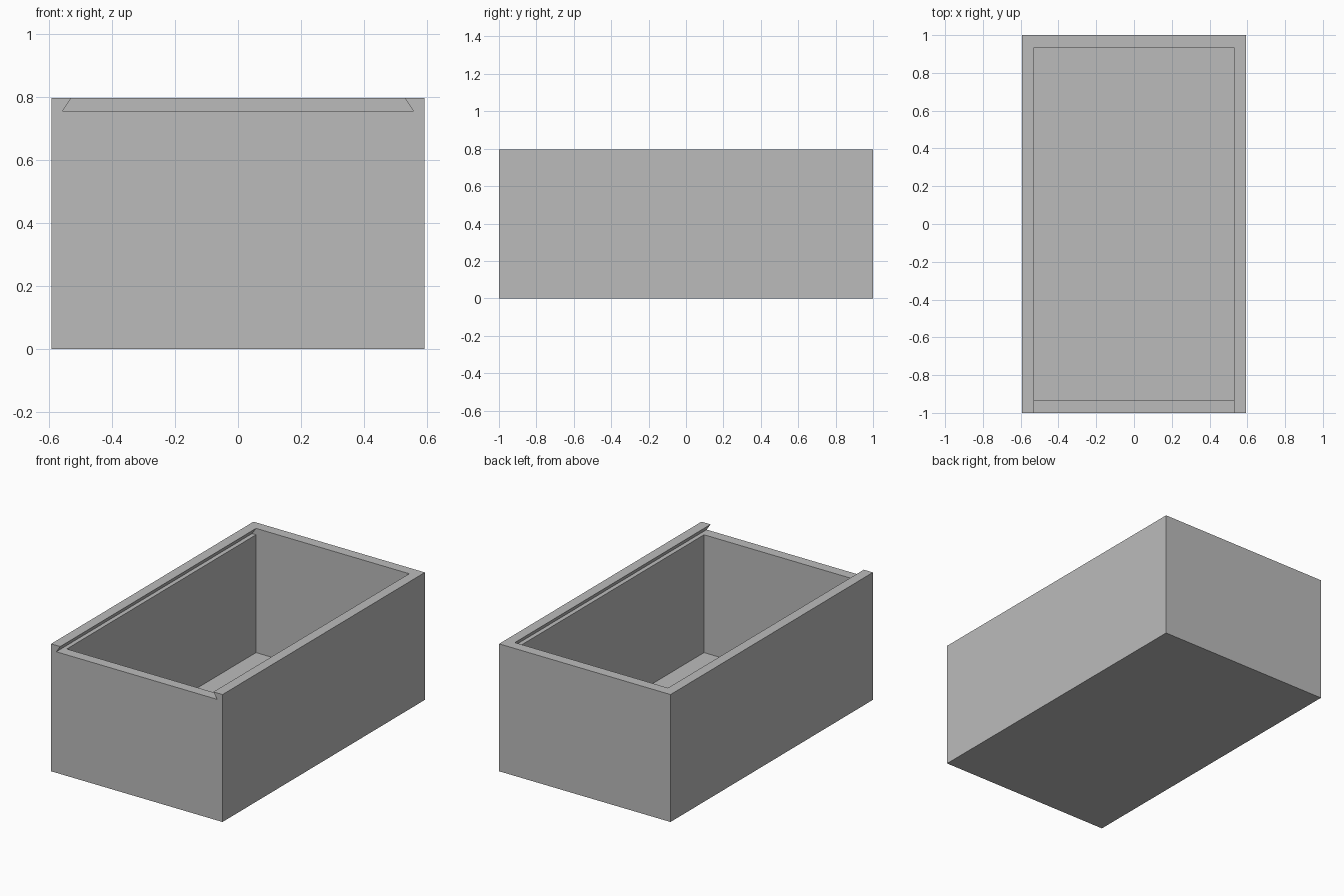
import bpy, bmesh

if "Cube" in bpy.data.objects:
    bpy.data.objects.remove(bpy.data.objects["Cube"], do_unlink=True)

HALF_W, HALF_L, HEIGHT = 0.593, 1.0, 0.797   # outer size
IN_W, IN_L = 0.53, 0.935                     # cavity half size
FLOOR, LEDGE, GROOVE_W = 0.02, 0.757, 0.557  # floor top, lid ledge, groove half width

grey = bpy.data.materials.new("plain grey")
grey.use_nodes = True
grey.diffuse_color = (0.5, 0.5, 0.5, 1)
grey.node_tree.nodes["Principled BSDF"].inputs["Base Color"].default_value = (0.5, 0.5, 0.5, 1)


def prism(name, profile, y0, y1):
    """Extrude an x-z profile along y."""
    bm = bmesh.new()
    face = bm.faces.new([bm.verts.new((x, y0, z)) for x, z in profile])
    out = bmesh.ops.extrude_face_region(bm, geom=[face])
    moved = [v for v in out["geom"] if isinstance(v, bmesh.types.BMVert)]
    bmesh.ops.translate(bm, verts=moved, vec=(0, y1 - y0, 0))
    bmesh.ops.recalc_face_normals(bm, faces=bm.faces)
    mesh = bpy.data.meshes.new(name)
    bm.to_mesh(mesh)
    bm.free()
    mesh.materials.append(grey)
    obj = bpy.data.objects.new(name, mesh)
    bpy.context.collection.objects.link(obj)
    return obj


def trapezoid(low, high, z0, z1):
    return [(-low, z0), (low, z0), (high, z1), (-high, z1)]


def cut(target, cutter):
    """Subtract the cutter, then discard it."""
    mod = target.modifiers.new(cutter.name, "BOOLEAN")
    mod.operation, mod.solver, mod.object = "DIFFERENCE", "EXACT", cutter
    bpy.context.view_layer.objects.active = target
    bpy.ops.object.modifier_apply(modifier=mod.name)
    bpy.data.objects.remove(cutter, do_unlink=True)


# Solid box body
box = prism("box_body", trapezoid(HALF_W, HALF_W, 0, HEIGHT), -HALF_L, HALF_L)

# Dovetail groove for a sliding lid, open at the front and continued past the top
rise = 0.02
slope = (GROOVE_W - IN_W) / (HEIGHT - LEDGE)
groove = prism("lid_groove_cutter",
               trapezoid(GROOVE_W, IN_W - slope * rise, LEDGE, HEIGHT + rise),
               -HALF_L - 0.1, IN_L)
cut(box, groove)

# Cavity, rising into the already open groove
cavity = prism("cavity_cutter", trapezoid(IN_W, IN_W, FLOOR, LEDGE + 0.01), -IN_L, IN_L)
cut(box, cavity)
